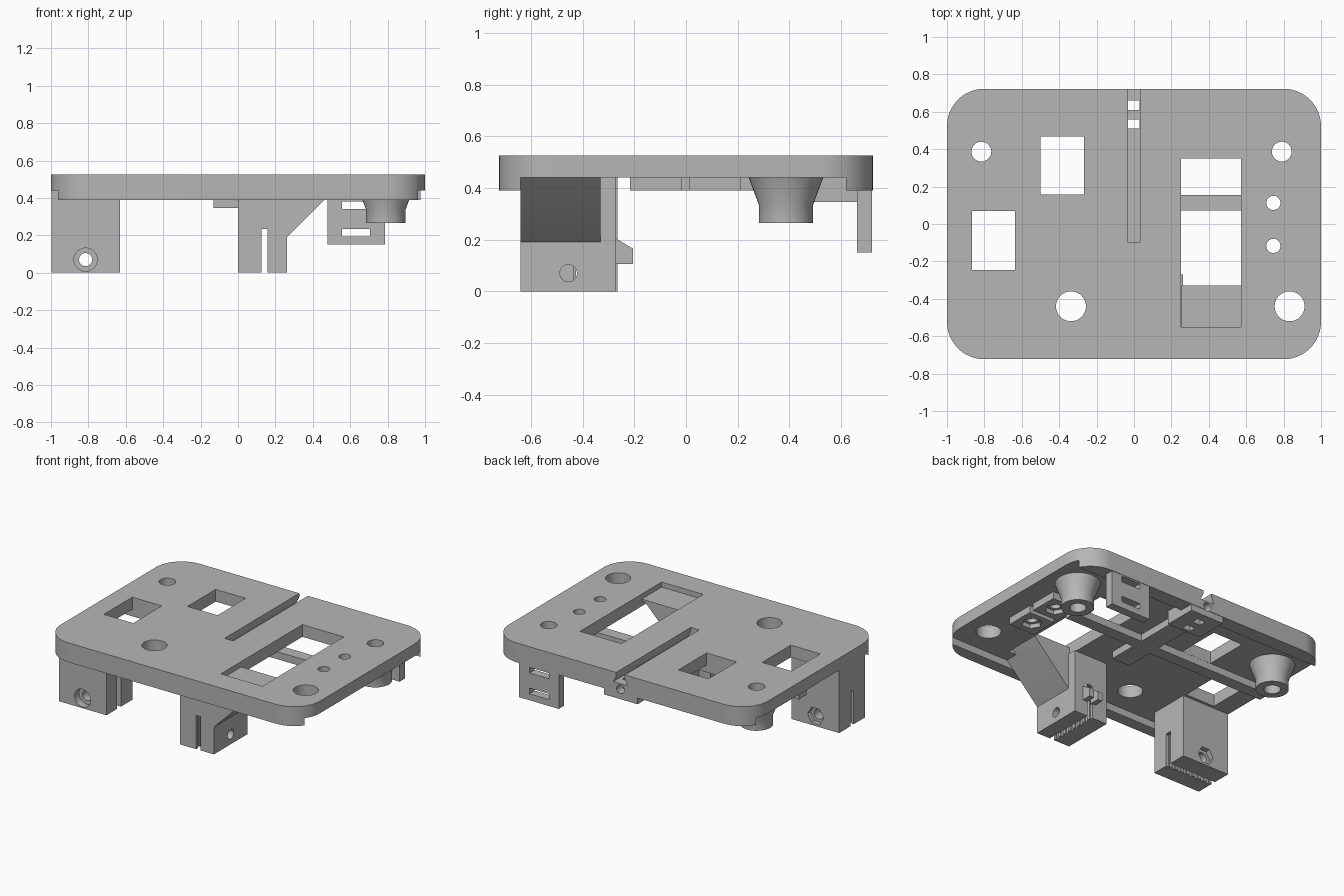
import bpy, bmesh, math

cube = bpy.data.objects.get("Cube")
if cube:
    bpy.data.objects.remove(cube, do_unlink=True)

grey = bpy.data.materials.new("plain_grey")
grey.use_nodes = True
grey.diffuse_color = (0.47, 0.47, 0.47, 1)
grey.node_tree.nodes["Principled BSDF"].inputs["Base Color"].default_value = grey.diffuse_color


def loft(name, rings):
    """Closed solid skinned through rings that share a point count."""
    bm = bmesh.new()
    loops = [[bm.verts.new(p) for p in ring] for ring in rings]
    n = len(loops[0])
    for a, b in zip(loops, loops[1:]):
        for i in range(n):
            j = (i + 1) % n
            bm.faces.new((a[i], a[j], b[j], b[i]))
    bm.faces.new(loops[0])
    bm.faces.new(loops[-1])
    bmesh.ops.recalc_face_normals(bm, faces=bm.faces)
    mesh = bpy.data.meshes.new(name)
    bm.to_mesh(mesh)
    bm.free()
    mesh.materials.append(grey)
    ob = bpy.data.objects.new(name, mesh)
    bpy.context.collection.objects.link(ob)
    return ob


def prism(name, pts, axis, lo, hi):
    """Extrude a 2D outline along x, y or z."""
    place = {"x": lambda a, b, h: (h, a, b),
             "y": lambda a, b, h: (a, h, b),
             "z": lambda a, b, h: (a, b, h)}[axis]
    return loft(name, [[place(a, b, h) for a, b in pts] for h in (lo, hi)])


def box(name, x0, x1, y0, y1, z0, z1):
    return prism(name, [(x0, y0), (x1, y0), (x1, y1), (x0, y1)], "z", z0, z1)


def circle(a, b, r, n=40, turn=0.0):
    return [(a + r * math.cos(math.tau * i / n + turn),
             b + r * math.sin(math.tau * i / n + turn)) for i in range(n)]


def cut(ob, cutters):
    """Subtract each cutter from the part, then discard the cutters."""
    bpy.context.view_layer.objects.active = ob
    for c in cutters:
        c.hide_render = True
        m = ob.modifiers.new("cut", "BOOLEAN")
        m.operation, m.solver, m.object = "DIFFERENCE", "EXACT", c
        bpy.ops.object.modifier_apply(modifier=m.name)
        bpy.data.objects.remove(c, do_unlink=True)
    parts.append(ob)
    return ob


def hole(a, b, r, axis="z", lo=0.2, hi=0.6, n=40):
    return prism("cutter", circle(a, b, r, n), axis, lo, hi)


def window(*ext):
    return box("cutter", *ext)


def wire_slot():
    # undercut groove open at the back edge
    return prism("cutter", [(-0.033, 0.53), (-0.033, 0.5), (-0.055, 0.455),
                            (0.055, 0.455), (0.033, 0.5), (0.033, 0.53)], "y", -0.1, 0.8)


def tie_slots():
    return [window(-0.033, 0.03, y, y + 0.05, 0.3, 0.6) for y in (0.51, 0.61)]


def wire_bore():
    return hole(0, 0.415, 0.03, "y", 0.45, 0.8)


parts = []
posts = [(0.79, 0.387), (-0.816, 0.387)]
nuts = [(0.745, 0.113), (0.745, -0.117)]

# top plate with rounded corners, open channel below and all openings
corner = 0.2
outline = []
for k, (sx, sy) in enumerate([(1, 1), (-1, 1), (-1, -1), (1, -1)]):
    for i in range(13):
        t = math.pi / 2 * (k + i / 12)
        outline.append((sx * (1 - corner) + corner * math.cos(t),
                        sy * (0.723 - corner) + corner * math.sin(t)))
cut(prism("top_plate", outline, "z", 0.39, 0.525),
    [window(-1.2, 1.2, -0.64, 0.62, 0.3, 0.44),
     window(-0.5, -0.268, 0.157, 0.467, 0.3, 0.6),
     window(-0.865, -0.637, -0.245, 0.07, 0.3, 0.6),
     window(0.252, 0.573, -0.55, 0.35, 0.3, 0.6),
     hole(-0.337, -0.44, 0.08), hole(0.832, -0.44, 0.08), wire_slot(), wire_bore()]
    + [hole(x, y, 0.053) for x, y in posts]
    + [hole(x, y, 0.038) for x, y in nuts] + tie_slots())

# stiffening ribs below the plate
cut(box("cross_rib", -0.98, 0.62, 0.072, 0.156, 0.39, 0.442), [])
cut(box("slot_rib", -0.07, 0.07, -0.13, 0.5, 0.39, 0.442), [])

# tapered standoffs
for i, (x, y) in enumerate(posts):
    rings = [[(a, b, z) for a, b in circle(x, y, r)]
             for z, r in ((0.442, 0.145), (0.335, 0.105), (0.265, 0.105))]
    cut(loft(f"standoff_{i + 1}", rings), [hole(x, y, 0.053)])

# pads with hexagonal nut pockets
for i, (x, y) in enumerate(nuts):
    cut(box(f"nut_pad_{i + 1}", x - 0.1, x + 0.1, y - 0.1, y + 0.1, 0.39, 0.442),
        [hole(x, y, 0.038), hole(x, y, 0.065, "z", 0.3, 0.42, 6)])

# cable pad at the back end of the groove
cut(box("cable_pad", -0.13, 0.13, 0.49, 0.72, 0.345, 0.442), tie_slots() + [wire_bore()])

# hanging tab with two strap slots
cut(box("strap_tab", 0.478, 0.785, 0.662, 0.72, 0.15, 0.4),
    [window(0.555, 0.705, 0.6, 0.8, z, z + 0.04) for z in (0.195, 0.34)])

# centre belt clamp, slit along y with teeth on one wall
teeth = [window(0.115, 0.135, y, y + 0.025, -0.1, 0.23)
         for y in [-0.62 + 0.047 * i for i in range(8)]]
cut(box("centre_clamp", 0, 0.262, -0.64, -0.27, 0, 0.442),
    [window(0.125, 0.158, -0.8, 0, -0.1, 0.235), hole(-0.455, 0.07, 0.033, "x", -0.1, 0.4),
     hole(-0.455, 0.07, 0.06, "x", -0.1, 0.04, 6)] + teeth)
cut(prism("clamp_lug", [(-0.28, 0.105), (-0.205, 0.105), (-0.205, 0.165), (-0.28, 0.21)],
          "x", 0.09, 0.195), [window(0.125, 0.158, -0.8, 0, -0.1, 0.235)])
cut(prism("clamp_brace", [(0.255, 0.185), (0.262, 0.19), (0.55, 0.478), (0.573, 0.478),
                          (0.573, 0.49), (0.255, 0.49)], "y", -0.64, -0.33), [])

# side belt clamp, slit along x with teeth on one wall
teeth = [window(x, x + 0.025, -0.435, -0.415, -0.1, 0.23)
         for x in [-0.98 + 0.047 * i for i in range(8)]]
cut(box("side_clamp", -0.997, -0.63, -0.55, -0.265, 0, 0.442),
    [window(-1.2, -0.5, -0.425, -0.392, -0.1, 0.235), hole(-0.815, 0.07, 0.035, "y", -0.8, 0),
     hole(-0.815, 0.07, 0.062, "y", -0.8, -0.5), hole(-0.815, 0.07, 0.062, "y", -0.3, 0, 6)]
    + teeth)

# smooth the round walls, keep the edges sharp
for ob in bpy.context.view_layer.objects:
    ob.select_set(ob in parts)
bpy.context.view_layer.objects.active = parts[0]
bpy.ops.object.shade_smooth_by_angle(angle=math.radians(30))
